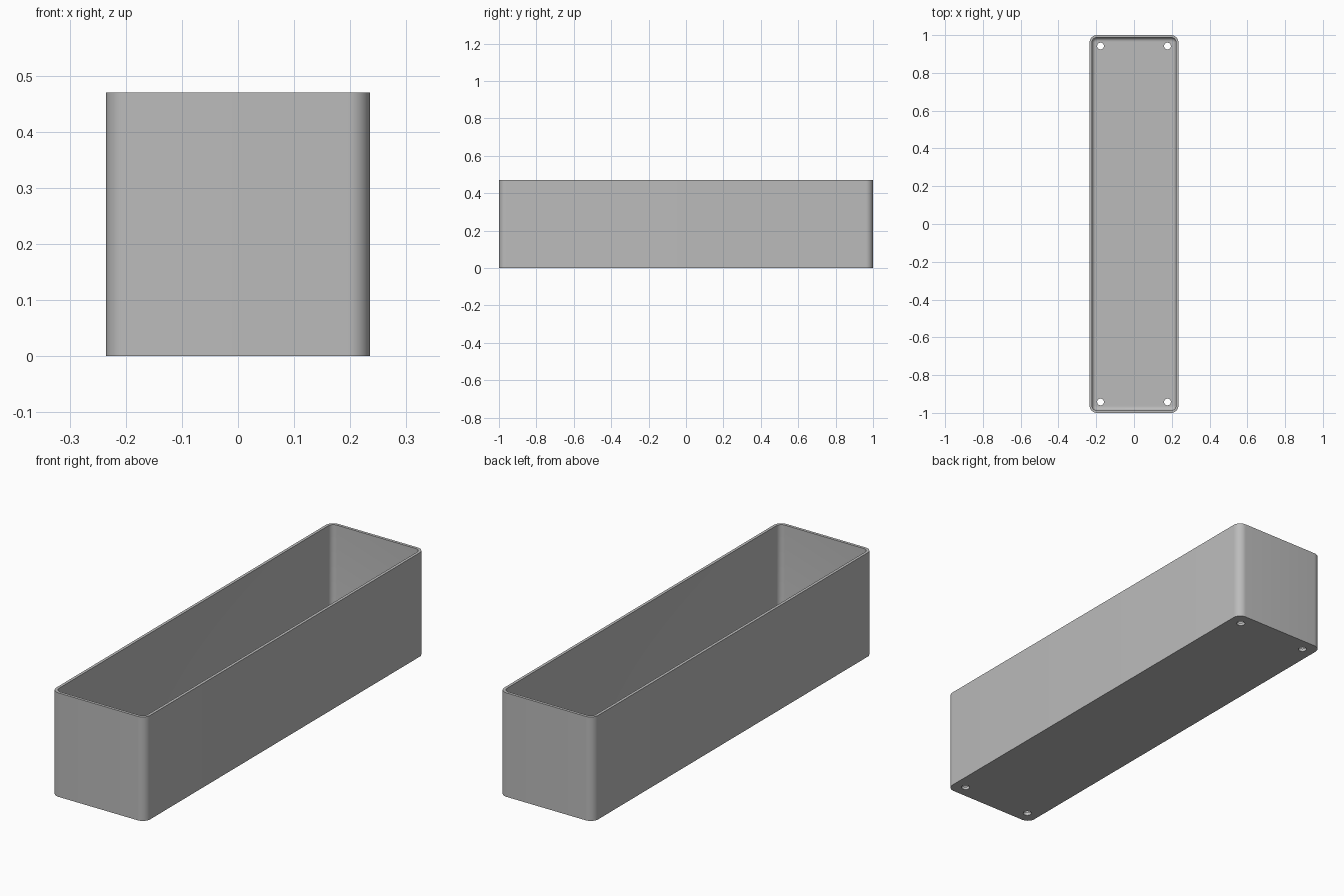
import bpy
import bmesh
from math import sin, cos, pi, radians

if "Cube" in bpy.data.objects:
    bpy.data.objects.remove(bpy.data.objects["Cube"], do_unlink=True)

HALF_X, HALF_Y, HEIGHT = 0.235, 1.0, 0.47
CORNER, WALL, FLOOR, FILLET = 0.038, 0.013, 0.013, 0.02
HOLE_X, HOLE_Y, HOLE_R = 0.177, 0.942, 0.018
CORNER_STEPS, FILLET_STEPS, HOLE_SIDES = 10, 6, 32

bm = bmesh.new()


def rounded_ring(inset, z):
    """Rounded rectangle, inset evenly from the outer wall."""
    r = max(CORNER - inset, 0.003)
    ring = []
    for i, (sx, sy) in enumerate([(1, 1), (-1, 1), (-1, -1), (1, -1)]):
        cx, cy = sx * (HALF_X - inset - r), sy * (HALF_Y - inset - r)
        for k in range(CORNER_STEPS + 1):
            a = (i + k / CORNER_STEPS) * pi / 2
            ring.append(bm.verts.new((cx + r * cos(a), cy + r * sin(a), z)))
    return ring


def circle_ring(x, y, z):
    angles = [2 * pi * k / HOLE_SIDES for k in range(HOLE_SIDES)]
    return [bm.verts.new((x + HOLE_R * cos(a), y + HOLE_R * sin(a), z)) for a in angles]


def bridge(a, b):
    n = len(a)
    for i in range(n):
        j = (i + 1) % n
        bm.faces.new((a[i], a[j], b[j], b[i]))


def fill_with_holes(outline, holes):
    edges = []
    for ring in [outline] + holes:
        for i, v in enumerate(ring):
            w = ring[(i + 1) % len(ring)]
            edges.append(bm.edges.get((v, w)) or bm.edges.new((v, w)))
    bmesh.ops.triangle_fill(bm, edges=edges, use_beauty=True)


# Walls: outside, rim, inside and the rounded foot of the inside
levels = [(0, 0), (0, HEIGHT), (WALL, HEIGHT)]
for k in range(FILLET_STEPS + 1):
    a = k / FILLET_STEPS * pi / 2
    levels.append((WALL + FILLET * (1 - cos(a)), FLOOR + FILLET * (1 - sin(a))))
rings = [rounded_ring(inset, z) for inset, z in levels]
for lower, upper in zip(rings, rings[1:]):
    bridge(lower, upper)

# Drain holes through the floor
under, over = [], []
for sx in (-1, 1):
    for sy in (-1, 1):
        under.append(circle_ring(sx * HOLE_X, sy * HOLE_Y, 0))
        over.append(circle_ring(sx * HOLE_X, sy * HOLE_Y, FLOOR))
        bridge(under[-1], over[-1])

# Underside and inner floor
fill_with_holes(rings[0], under)
fill_with_holes(rings[-1], over)
bmesh.ops.recalc_face_normals(bm, faces=bm.faces)

mesh = bpy.data.meshes.new("planter_box")
bm.to_mesh(mesh)
bm.free()
box = bpy.data.objects.new("planter_box", mesh)
bpy.context.collection.objects.link(box)

# Plain grey material
grey = bpy.data.materials.new("plain_grey")
grey.use_nodes = True
colour = (0.5, 0.5, 0.5, 1)
grey.diffuse_color = colour
grey.node_tree.nodes["Principled BSDF"].inputs["Base Color"].default_value = colour
mesh.materials.append(grey)

bpy.context.view_layer.objects.active = box
box.select_set(True)
bpy.ops.object.shade_smooth_by_angle(angle=radians(30))
